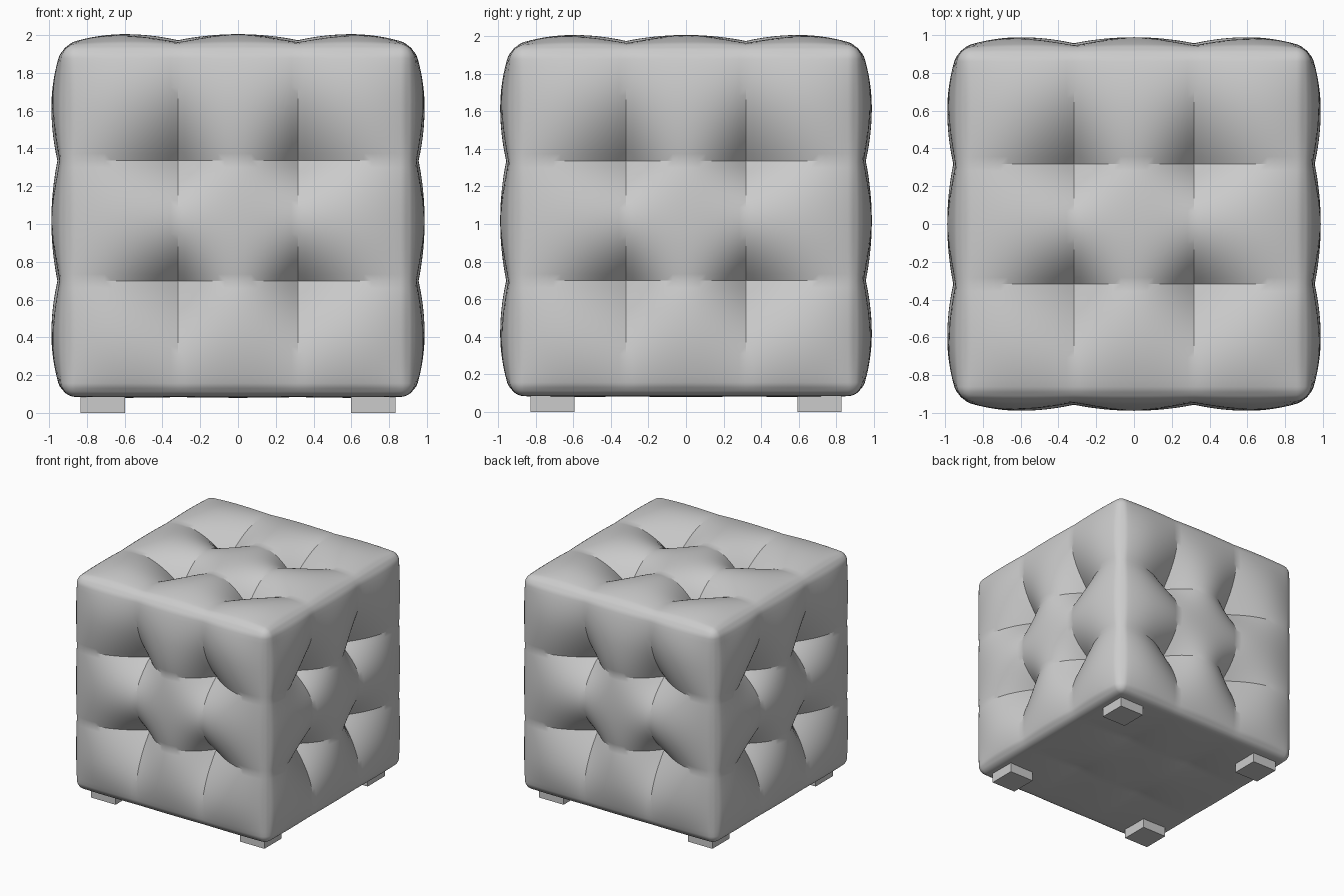
import bpy, bmesh
from mathutils import Vector

if "Cube" in bpy.data.objects:
    bpy.data.objects.remove(bpy.data.objects["Cube"])

CORE, R, SEAM, ZC = 0.86, 0.07, 0.318, 1.017   # rounded box core, edge radius, seam offset, centre height


def puff(t):
    """Cushion profile across a face: 1 mid-cell, lower on seams, small at the edge."""
    t = abs(t)
    if t <= SEAM:
        return 1 - 0.55 * (t / SEAM) ** 2
    s = (t - 0.60) / (SEAM - 0.60)
    if s > 0:
        return 1 - 0.55 * s * s
    return max(0.15, 1 - 0.85 * ((t - 0.60) / 0.30) ** 2)


def pinch(t):
    """1 on a seam, fading to 0 at cell centre and towards the edge."""
    t = abs(t)
    if t <= SEAM:
        return (t / SEAM) ** 2
    return max(0.0, 1 - (t - SEAM) / 0.52) ** 2


def offset(u, v):
    return 0.058 * puff(u) * puff(v) - 0.19 * pinch(u) * pinch(v)


def lerp(a, b, n):
    return [a + (b - a) * i / n for i in range(n)]


# Grid lines: seams fall exactly on edges, extra loops on the rounded rim
half = lerp(0, SEAM, 9) + lerp(SEAM, CORE, 14) + lerp(CORE, CORE + R, 5) + [CORE + R]
lines = [-t for t in reversed(half[1:])] + half


def shape(p):
    c = Vector([max(-CORE, min(CORE, k)) for k in p])
    n = (p - c).normalized()
    q = c + n * R
    for a in range(3):
        d = offset(p[(a + 1) % 3], p[(a + 2) % 3])
        if a == 2 and n.z < 0:
            d *= 0.12                      # nearly flat underside
        q[a] += n[a] * d
    q.z += ZC
    return q


# Tufted cushion body
bm = bmesh.new()
for axis in range(3):
    for sign in (-1, 1):
        grid = []
        for u in lines:
            row = []
            for v in lines:
                p = Vector((0, 0, 0))
                p[axis], p[(axis + 1) % 3], p[(axis + 2) % 3] = sign * (CORE + R), u, v
                row.append(bm.verts.new(shape(p)))
            grid.append(row)
        for i in range(len(lines) - 1):
            for j in range(len(lines) - 1):
                f = [grid[i][j], grid[i + 1][j], grid[i + 1][j + 1], grid[i][j + 1]]
                bm.faces.new(f if sign > 0 else f[::-1])
bmesh.ops.remove_doubles(bm, verts=bm.verts, dist=0.0005)
mesh = bpy.data.meshes.new("tufted_cushion")
bm.to_mesh(mesh)
bm.free()
body = bpy.data.objects.new("tufted_cushion", mesh)
bpy.context.collection.objects.link(body)
bpy.context.view_layer.objects.active = body
body.select_set(True)
bpy.ops.object.shade_smooth_by_angle(angle=0.45)

# Four square feet
for sx, side in ((-1, "left"), (1, "right")):
    for sy, end in ((-1, "front"), (1, "back")):
        bpy.ops.mesh.primitive_cube_add(size=1, location=(sx * 0.717, sy * 0.71, 0.05))
        foot = bpy.context.object
        foot.name = f"{end}_{side}_foot"
        foot.scale = (0.235, 0.235, 0.10)
